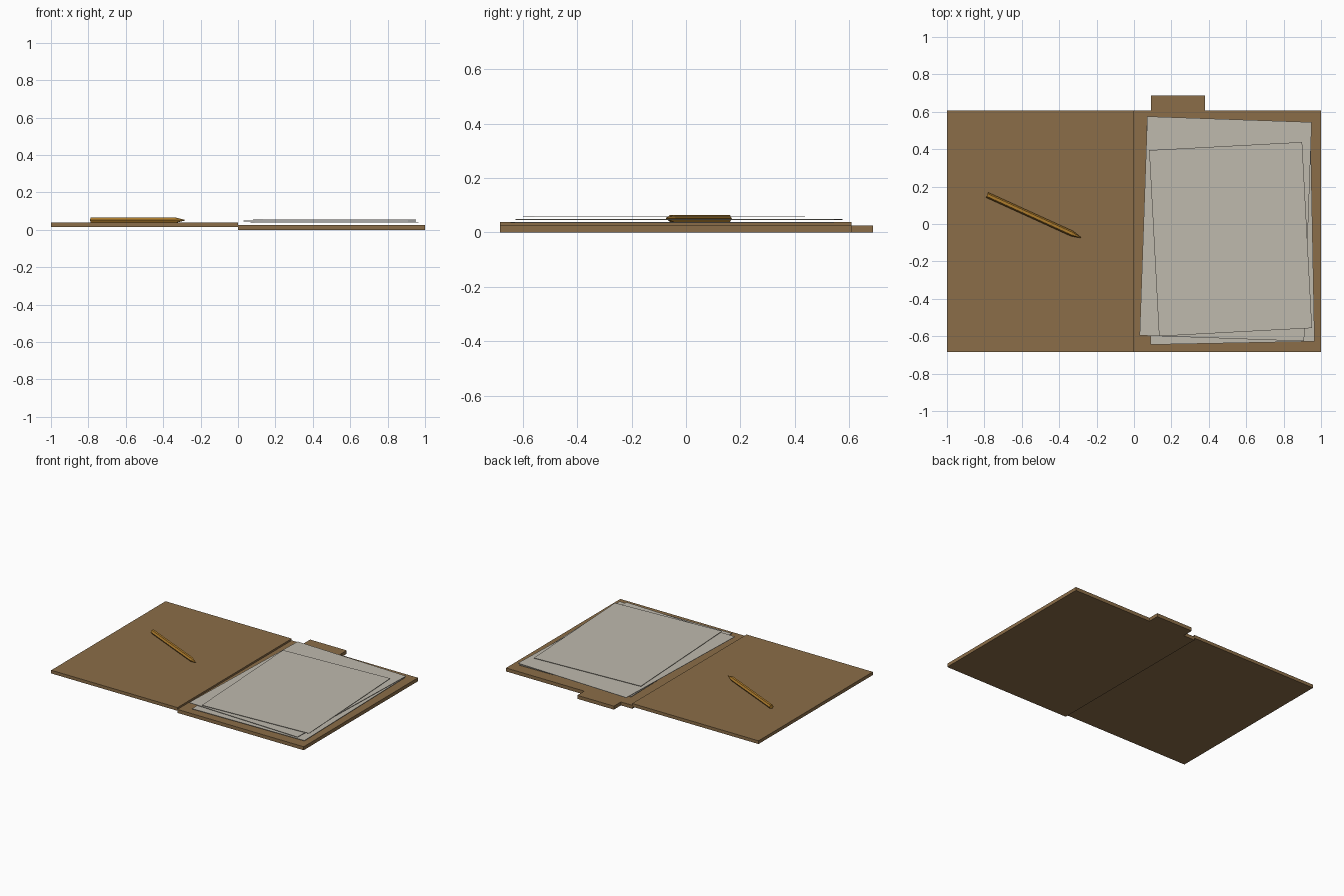
import bpy, bmesh, math
from mathutils import Vector, Matrix

if "Cube" in bpy.data.objects:
    bpy.data.objects.remove(bpy.data.objects["Cube"])


def material(name, rgb):
    m = bpy.data.materials.new(name)
    m.diffuse_color = (*rgb, 1)
    m.use_nodes = True
    m.node_tree.nodes["Principled BSDF"].inputs["Base Color"].default_value = m.diffuse_color
    return m


BROWN = material("card_brown", (0.26, 0.155, 0.065))
PAPER = material("paper_grey", (0.52, 0.49, 0.42))
ORANGE = material("pencil_orange", (0.42, 0.20, 0.025))


def finish(name, bm, mat):
    bmesh.ops.recalc_face_normals(bm, faces=bm.faces)
    mesh = bpy.data.meshes.new(name)
    bm.to_mesh(mesh)
    bm.free()
    mesh.materials.append(mat)
    ob = bpy.data.objects.new(name, mesh)
    bpy.context.collection.objects.link(ob)
    return ob


def slab(name, outline, z0, z1, mat):
    """Extrude a flat outline from z0 up to z1."""
    bm = bmesh.new()
    face = bm.faces.new([bm.verts.new((x, y, z0)) for x, y in outline])
    ext = bmesh.ops.extrude_face_region(bm, geom=[face])
    top = [v for v in ext["geom"] if isinstance(v, bmesh.types.BMVert)]
    bmesh.ops.translate(bm, verts=top, vec=(0, 0, z1 - z0))
    return finish(name, bm, mat)


# Folder covers: the right one carries the index tab
F, B, TAB = -0.685, 0.608, 0.687
slab("right_cover", [(0, F), (1, F), (1, B), (0.38, B), (0.38, TAB),
                     (0.09, TAB), (0.09, B), (0, B)], 0, 0.025, BROWN)
slab("left_cover", [(-1, F), (0, F), (0, B), (-1, B)], 0.015, 0.038, BROWN)


# Loose sheets, each turned a little: front left corner, width, depth, turn, height
def sheet(name, corner, width, depth, turn, z):
    rot = Matrix.Rotation(math.radians(turn), 2)
    pts = [Vector(corner) + rot @ Vector(p)
           for p in ((0, 0), (width, 0), (width, depth), (0, depth))]
    slab(name, pts, z - 0.0015, z + 0.0015, PAPER)


sheet("bottom_sheet", (0.088, -0.645), 0.878, 1.172, 1.1, 0.037)
sheet("middle_sheet", (0.030, -0.596), 0.880, 1.172, -2.0, 0.047)
sheet("top_sheet", (0.134, -0.600), 0.819, 0.996, 3.05, 0.0575)

# Six-sided pencil: rings along its length, with a sharpened end
start, end = Vector((-0.785, 0.155, 0.0515)), Vector((-0.284, -0.073, 0.0515))
length = (end - start).length
bm = bmesh.new()
rings = []
for x, r in ((0, 0.015), (length - 0.052, 0.015), (length, 0.002)):
    rings.append([bm.verts.new((x, r * math.cos(i * math.pi / 3),
                                r * math.sin(i * math.pi / 3))) for i in range(6)])
for a, b in zip(rings, rings[1:]):
    for i in range(6):
        j = (i + 1) % 6
        bm.faces.new((a[i], a[j], b[j], b[i]))
bm.faces.new(rings[0])
bm.faces.new(rings[-1])
pencil = finish("pencil", bm, ORANGE)
pencil.location = start
pencil.rotation_euler.z = math.atan2(end.y - start.y, end.x - start.x)
